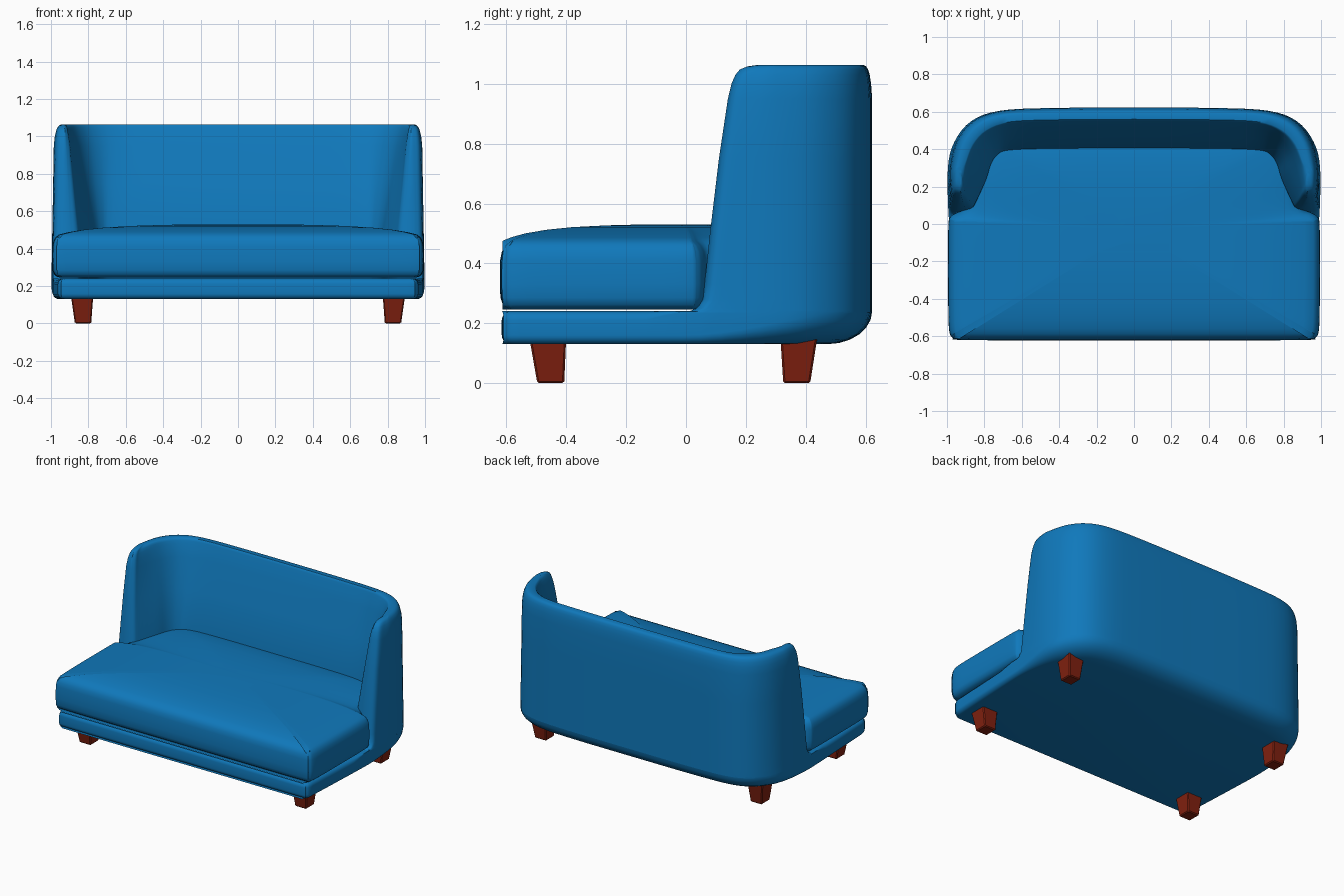
import bpy, bmesh, math
from mathutils import Vector

if "Cube" in bpy.data.objects:
    bpy.data.objects.remove(bpy.data.objects["Cube"])


def material(name, rgb):
    m = bpy.data.materials.new(name)
    m.diffuse_color = (*rgb, 1)
    m.use_nodes = True
    m.node_tree.nodes["Principled BSDF"].inputs["Base Color"].default_value = m.diffuse_color
    return m


BLUE = material("blue fabric", (0.005, 0.19, 0.5))
RED = material("red brown wood", (0.22, 0.015, 0.005))


def finish(name, bm, mat, angle=40):
    bmesh.ops.recalc_face_normals(bm, faces=bm.faces)
    me = bpy.data.meshes.new(name)
    bm.to_mesh(me)
    bm.free()
    ob = bpy.data.objects.new(name, me)
    bpy.context.collection.objects.link(ob)
    me.materials.append(mat)
    bpy.ops.object.select_all(action='DESELECT')
    ob.select_set(True)
    bpy.context.view_layer.objects.active = ob
    bpy.ops.object.shade_smooth_by_angle(angle=math.radians(angle))
    return ob


def smoothstep(a, b, v):
    t = min(1, max(0, (v - a) / (b - a)))
    return t * t * (3 - 2 * t)


def spline(pts, n=4):
    """Catmull-Rom curve through points."""
    p = [Vector(q) for q in pts]
    p = [2 * p[0] - p[1]] + p + [Vector((-p[-2].x, p[-2].y))]
    out = []
    for i in range(1, len(p) - 2):
        a, b, c, d = p[i - 1:i + 3]
        for k in range(n):
            t = k / n
            out.append(0.5 * (2 * b + (c - a) * t + (2 * a - 5 * b + 4 * c - d) * t * t
                              + (3 * b - a - 3 * c + d) * t ** 3))
    return out + [p[-2]]


def mirrored(half, closed_start=False):
    """Right half ending at x=0 -> whole path; drop the shared centre points."""
    left = [Vector((-q.x, q.y)) for q in reversed(half[:-1])]
    return half + (left[:-1] if closed_start else left)


def normals(ring):
    n = len(ring)
    res = []
    for i in range(n):
        t = ring[(i + 1) % n] - ring[i - 1]
        res.append(Vector((t.y, -t.x)).normalized())
    return res


def loft(bm, rings):
    """Join closed rings of 3D points with quads."""
    vs = [[bm.verts.new(p) for p in r] for r in rings]
    n = len(vs[0])
    for a, b in zip(vs, vs[1:]):
        for i in range(n):
            bm.faces.new((a[i], a[(i + 1) % n], b[(i + 1) % n], b[i]))
    return vs


BACK = [(0.995, 0.3), (0.96, 0.44), (0.87, 0.55), (0.72, 0.605), (0.45, 0.62), (0, 0.622)]

# Base slab: small rounding in front, large rounding under the back
ring = mirrored(spline([(0, -0.615), (0.5, -0.615), (0.9, -0.615), (0.945, -0.605), (0.962, -0.575),
                        (0.966, -0.5), (0.98, -0.2), (0.99, 0.05)] + BACK), True)
nor = normals(ring)
levels = []
for k in range(7):
    a = math.pi / 2 * (1 - k / 6)
    lev = []
    for p, n in zip(ring, nor):
        w = smoothstep(0, 0.6, p.y)
        q = p - n * (0.03 + 0.12 * w) * (1 - math.cos(a))
        h = 0.03 + 0.08 * w
        lev.append((q.x, q.y, 0.13 + h * (1 - math.sin(a))))
    levels.append(lev)
for k in range(5):
    a = math.pi / 2 * k / 4
    lev = []
    for p, n in zip(ring, nor):
        w = 1 - smoothstep(-0.15, 0.0, p.y)
        q = p - n * 0.03 * w * (1 - math.cos(a))
        lev.append((q.x, q.y, 0.24 - 0.03 * w * (1 - math.sin(a))))
    levels.append(lev)
bm = bmesh.new()
vs = loft(bm, levels)
bm.faces.new(vs[0])
bm.faces.new(vs[-1])
finish("base", bm, BLUE)

# Wraparound back with arms: (height, y of arm front, top edge rounding)
rows = [(0.235, 0.0, 0), (0.25, 0.035, 0), (0.28, 0.055, 0), (0.33, 0.062, 0), (0.5, 0.08, 0),
        (0.75, 0.11, 0), (0.95, 0.14, 0), (1.0, 0.152, 0.04), (1.03, 0.165, 0.1),
        (1.048, 0.18, 0.17), (1.058, 0.205, 0.25), (1.063, 0.24, 0.36)]
levels = []
for z, yf, f in rows:
    s = 1 - 0.014 * max(0, z - 0.25) / 0.8
    outer = spline([(0.945, yf), (0.98, yf + 0.015), (0.992, yf + 0.06)] + BACK)
    low = spline([(0.9, yf), (0.865, yf + 0.01), (0.845, yf + 0.04), (0.79, 0.24), (0.765, 0.32),
                  (0.73, 0.37), (0.67, 0.395), (0.45, 0.403), (0, 0.405)])
    top = spline([(0.925, yf), (0.908, yf + 0.02), (0.903, yf + 0.06), (0.88, 0.33), (0.84, 0.42),
                  (0.77, 0.49), (0.65, 0.53), (0.4, 0.54), (0, 0.543)])
    t = min(1, max(0, (z - 0.5) / 0.54))
    inner = [a.lerp(b, t) for a, b in zip(low, top)]
    out2 = [Vector((a.lerp(b, f).x * s, a.lerp(b, f).y)) for a, b in zip(outer, inner)]
    in2 = [b.lerp(a, f * 0.6) for a, b in zip(outer, inner)]
    path = mirrored(out2) + mirrored(in2)[::-1]
    levels.append([(p.x, p.y, z) for p in path])
bm = bmesh.new()
vs = loft(bm, levels)
last, n = vs[-1], len(vs[-1])
for i in range(n // 2 - 1):
    bm.faces.new((last[i], last[i + 1], last[n - 2 - i], last[n - 1 - i]))
finish("back_and_arms", bm, BLUE)

# T-shaped seat cushion with a crowned top; its rear is tucked inside the back
ring = mirrored(spline([(0, -0.622), (0.5, -0.622), (0.92, -0.62), (0.97, -0.608), (0.988, -0.57),
                        (0.993, -0.45), (0.994, -0.2), (0.992, 0.0), (0.98, 0.04), (0.95, 0.06),
                        (0.91, 0.08), (0.89, 0.14), (0.87, 0.28), (0.81, 0.42), (0.7, 0.5),
                        (0.4, 0.52), (0, 0.52)]), True)
nor = normals(ring)
levels = []
for z, d in [(0.245, 0.05), (0.25, 0.025), (0.262, 0.01), (0.285, 0.002), (0.33, 0),
             (0.41, 0.001), (0.44, 0.007), (0.46, 0.018), (0.475, 0.035)]:
    cur = [p - m * d for p, m in zip(ring, nor)]
    levels.append([(p.x, p.y, z) for p in cur])
for s, z in [(0.95, 0.487), (0.87, 0.5), (0.75, 0.512), (0.6, 0.521), (0.4, 0.527), (0.2, 0.53)]:
    levels.append([(p.x * s, -0.03 + (p.y + 0.03) * s, z) for p in cur])
bm = bmesh.new()
vs = loft(bm, levels)
bm.faces.new(vs[0])
bm.faces.new(vs[-1])
finish("seat_cushion", bm, BLUE, 60)

# Four tapered legs: y ranges at top and bottom
for name, yt, yb in [("front_leg", (-0.525, -0.4), (-0.497, -0.407)),
                     ("back_leg", (0.315, 0.44), (0.325, 0.415))]:
    for side, label in [(-1, "left"), (1, "right")]:
        bm = bmesh.new()
        rings = []
        for z, (x0, x1), (y0, y1) in [(0, (0.785, 0.872), yb), (0.16, (0.773, 0.895), yt)]:
            rings.append([(side * x, y, z) for x, y in [(x0, y0), (x1, y0), (x1, y1), (x0, y1)]])
        vs = loft(bm, rings)
        bm.faces.new(vs[0])
        bm.faces.new(vs[1])
        bmesh.ops.bevel(bm, geom=bm.edges[:], offset=0.006, segments=1, affect='EDGES')
        finish(f"{name}_{label}", bm, RED, 30)
